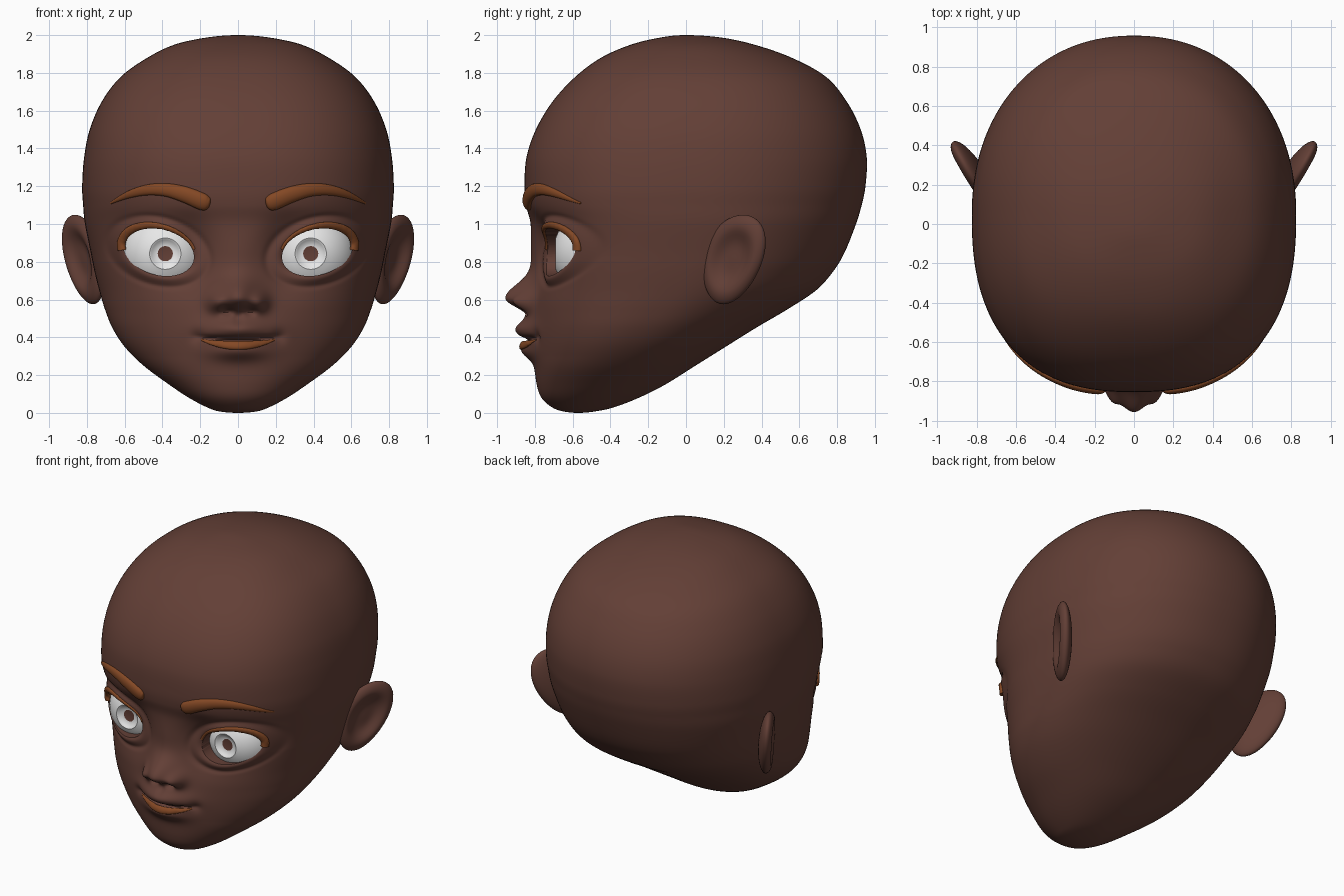
import bpy, bmesh, math
from math import sin, cos, pi, exp, hypot
from mathutils import Vector
from mathutils.bvhtree import BVHTree

if "Cube" in bpy.data.objects:
    bpy.data.objects.remove(bpy.data.objects["Cube"])


def material(name, rgb):
    m = bpy.data.materials.new(name)
    m.diffuse_color = (*rgb, 1)
    m.use_nodes = True
    m.node_tree.nodes["Principled BSDF"].inputs["Base Color"].default_value = m.diffuse_color
    return m


SKIN = material("brown skin", (0.125, 0.050, 0.037))
HAIR = material("copper brown", (0.23, 0.065, 0.018))
WHITE = material("eye white", (0.84, 0.84, 0.84))


def finish(name, bm, mats, mirror=False, angle=50):
    bmesh.ops.recalc_face_normals(bm, faces=bm.faces)
    me = bpy.data.meshes.new(name)
    bm.to_mesh(me)
    ob = bpy.data.objects.new(name, me)
    bpy.context.collection.objects.link(ob)
    for m in mats:
        me.materials.append(m)
    if mirror:
        ob.modifiers.new("Mirror", 'MIRROR').use_mirror_merge = False
    smooth(ob, angle)
    return ob


def smooth(ob, angle):
    bpy.ops.object.select_all(action='DESELECT')
    ob.select_set(True)
    bpy.context.view_layer.objects.active = ob
    bpy.ops.object.shade_smooth_by_angle(angle=math.radians(angle))


def spline(rows, sub, first=None, last=None):
    """Catmull-Rom through rows of numbers."""
    p = [first or rows[0]] + list(rows) + [last or rows[-1]]
    out = []
    for i in range(1, len(p) - 2):
        for k in range(sub):
            t = k / sub
            out.append([0.5 * (2 * b + (c - a) * t + (2 * a - 5 * b + 4 * c - d) * t * t
                               + (3 * b - a - 3 * c + d) * t ** 3)
                        for a, b, c, d in zip(*p[i - 1:i + 3])])
    return out + [list(rows[-1])]


def skin_rings(bm, rings, closed_ends=True):
    faces = []
    for a, b in zip(rings, rings[1:]):
        n = len(a)
        for j in range(n):
            faces.append(bm.faces.new((a[j], a[(j + 1) % n], b[(j + 1) % n], b[j])))
    if closed_ends:
        faces += [bm.faces.new(rings[0]), bm.faces.new(rings[-1])]
    return faces


def bump(x, z, cx, cz, sx, sz):
    return exp(-0.5 * (((x - cx) / sx) ** 2 + ((z - cz) / sz) ** 2))


def eye_point(t, e=1.0):
    c, s = cos(t), sin(t)
    return 0.42 + 0.187 * e * c, 0.855 + 0.127 * e * s + 0.03 * e * c


def relief(x, z):
    """How far the face stands forward of the plain skull."""
    x = abs(x)
    # nose: bridge, ball, wings, nostrils
    d = 0.012 * bump(x, z, 0, 0.8, 0.07, 0.12)
    d += 0.148 * bump(x, z, 0, 0.61, 0.075, 0.048 if z < 0.61 else 0.07)
    d += 0.06 * bump(x, z, 0.115, 0.585, 0.032, 0.036)
    d -= 0.045 * bump(x, z, 0.06, 0.538, 0.022, 0.014)
    # muzzle, lips and mouth line
    d += 0.055 * bump(x, z, 0, 0.43, 0.15, 0.085)
    d += 0.05 * bump(x, z, 0, 0.445, 0.11, 0.035)
    d += 0.045 * bump(x, z, 0, 0.325, 0.10, 0.032)
    d -= 0.015 * bump(x, z, 0, 0.51, 0.018, 0.03)
    d -= 0.03 * exp(-((z - 0.388 - 0.3 * x * x) / 0.014) ** 2) * exp(-(x / 0.2) ** 6)
    d -= 0.015 * bump(x, z, 0.22, 0.405, 0.025, 0.025)
    # eye sockets and lids
    d -= 0.055 * bump(x, z, 0.25, 0.86, 0.075, 0.11)
    dx = (x - 0.42) / 0.187
    e = hypot(dx, (z - 0.855 - 0.03 * dx) / 0.127)
    d -= 0.025 * exp(-(e / 1.7) ** 4)
    d += 0.022 * exp(-((e - 1.1) / 0.2) ** 2)
    d -= 0.008 * exp(-((e - 1.45) / 0.1) ** 2)
    return d


# Head: rows of height, front y, back y, half width
ROWS = [(0, -.57, -.57, 0), (.008, -.65, -.48, .10), (.03, -.71, -.38, .165),
        (.08, -.765, -.25, .26), (.15, -.79, -.11, .365), (.25, -.80, .05, .50),
        (.35, -.80, .21, .60), (.45, -.80, .37, .665), (.55, -.80, .54, .705),
        (.65, -.80, .69, .735), (.75, -.805, .78, .76), (.85, -.81, .84, .78),
        (1.0, -.82, .90, .81), (1.1, -.847, .93, .82), (1.2, -.855, .95, .825),
        (1.35, -.845, .957, .815), (1.5, -.795, .925, .785), (1.65, -.705, .85, .72),
        (1.78, -.585, .74, .62), (1.88, -.45, .56, .48), (1.95, -.29, .36, .335),
        (1.988, -.13, .18, .16), (2.0, 0, 0, 0)]
flip = lambda r: (r[0], r[2], r[1], -r[3])
rings, N = [], 240
bm = bmesh.new()
for z, f, b, w in spline(ROWS, 11, flip(ROWS[1]), flip(ROWS[-2]))[1:-1]:
    mid, half = (f + b) / 2, (b - f) / 2
    k = min(1, max(0, (z - 0.3) / 0.5))
    ring = []
    for j in range(N):
        t = 2 * pi * j / N
        a = t - 0.5 * sin(t)            # denser at the face
        s, c = sin(a), cos(a)
        n = 2.12 + 0.33 * k if c > 0 else 2.15
        r = (abs(s) ** n + abs(c) ** n) ** (-1 / n)
        x, y = w * r * s, mid - half * r * c
        if c > 0:
            y -= relief(x, z) * min(1, c * 3)
        ring.append(bm.verts.new((x, y, z)))
    rings.append(ring)
skin_rings(bm, rings, False)
for ring, row in ((rings[0], ROWS[0]), (rings[-1], ROWS[-1])):
    pole = bm.verts.new((0, row[1], row[0]))
    for j in range(N):
        bm.faces.new((ring[j], ring[(j + 1) % N], pole))
bmesh.ops.recalc_face_normals(bm, faces=bm.faces)
surface = BVHTree.FromBMesh(bm)
head = finish("head", bm, [SKIN])

# Eye openings cut out of the head
bm = bmesh.new()
for side in (1, -1):
    outline = [eye_point(2 * pi * i / 64) for i in range(64)]
    skin_rings(bm, [[bm.verts.new((side * x, y, z)) for x, z in outline] for y in (-1.2, -0.5)])
cutter = finish("eye_cutter", bm, [SKIN])
cutter.hide_render = True
mod = head.modifiers.new("Eye openings", 'BOOLEAN')
mod.operation, mod.solver, mod.object = 'DIFFERENCE', 'EXACT', cutter
bpy.context.view_layer.objects.active = head
bpy.ops.object.modifier_apply(modifier=mod.name)
bpy.data.objects.remove(cutter)
smooth(head, 50)

# Eyeballs: turned profile with a dished iris and a pupil at its bottom
R, bm = 0.245, bmesh.new()
profile = [(R * sin(a), -R * cos(a)) for a in (pi * (0.97 - 0.86 * i / 24) for i in range(25))]
profile += [(0.079, -0.229), (0.072, -0.222), (0.055, -0.212), (0.04, -0.208)]
rings = [[bm.verts.new((0.385 + r * cos(2 * pi * j / 48), -0.46 + y, 0.843 + r * sin(2 * pi * j / 48)))
          for j in range(48)] for r, y in profile]
skin_rings(bm, rings)[-1].material_index = 1
finish("eyeballs", bm, [WHITE, SKIN], True, 35)


def strip(name, path, depth, mirror, sub=8):
    """Tapered rounded strip lying on the face; path rows are x, z, half height."""
    pts = []
    for x, z, r in spline(path, sub):
        loc, nor, _, _ = surface.ray_cast(Vector((x, -2, z)), Vector((0, 1, 0)))
        pts.append((loc, nor, r))
    bm, rings = bmesh.new(), []
    for i, (p, n, r) in enumerate(pts):
        tan = (pts[min(i + 1, len(pts) - 1)][0] - pts[max(i - 1, 0)][0]).normalized()
        up = n.cross(tan).normalized()
        out = tan.cross(up)
        rings.append([bm.verts.new(p + up * r * cos(2 * pi * j / 16) + out * r * depth * sin(2 * pi * j / 16))
                      for j in range(16)])
    skin_rings(bm, rings)
    finish(name, bm, [HAIR], mirror)


# Eyebrows, upper lash lines and lower lip
strip("eyebrows", [(.148, 1.105, .012), (.158, 1.108, .033), (.19, 1.118, .046), (.28, 1.155, .043),
                   (.38, 1.18, .035), (.48, 1.18, .028), (.58, 1.155, .019), (.675, 1.11, .005)], 0.6, True)
lash = [eye_point(pi * (-0.06 + 0.96 * i / 12), 1.06) + (0.028 - 0.020 * i / 12,) for i in range(13)]
strip("upper_lashes", lash, 0.7, True, 4)
strip("lower_lip", [(x, .357 + 0.8 * x * x, .021 * (1 - (x / .2) ** 2) + .003)
                    for x in (i * 0.0325 for i in range(-6, 7))], 0.6, False, 4)

# Ears: flattened shells leaning back, dished on the outer face
bm = bmesh.new()
bmesh.ops.create_uvsphere(bm, u_segments=48, v_segments=32, radius=1)
out, thick = Vector((0.5, 0.86, 0)), Vector((0.86, -0.5, 0))
for v in bm.verts:
    u, w, h = v.co.x, v.co.z, v.co.y
    rr = hypot(u, h)
    depth = 0.06 * w
    if w > 0:
        depth -= 0.06 * exp(-(rr / 0.6) ** 4)
    z = 0.237 * h
    width = 0.18 * (1 + 0.12 * h)
    v.co = Vector((0.815 + 0.2 * z, 0.25 + 0.22 * z, 0.812 + z)) + out * u * width + thick * depth
finish("ears", bm, [SKIN], True, 80)
